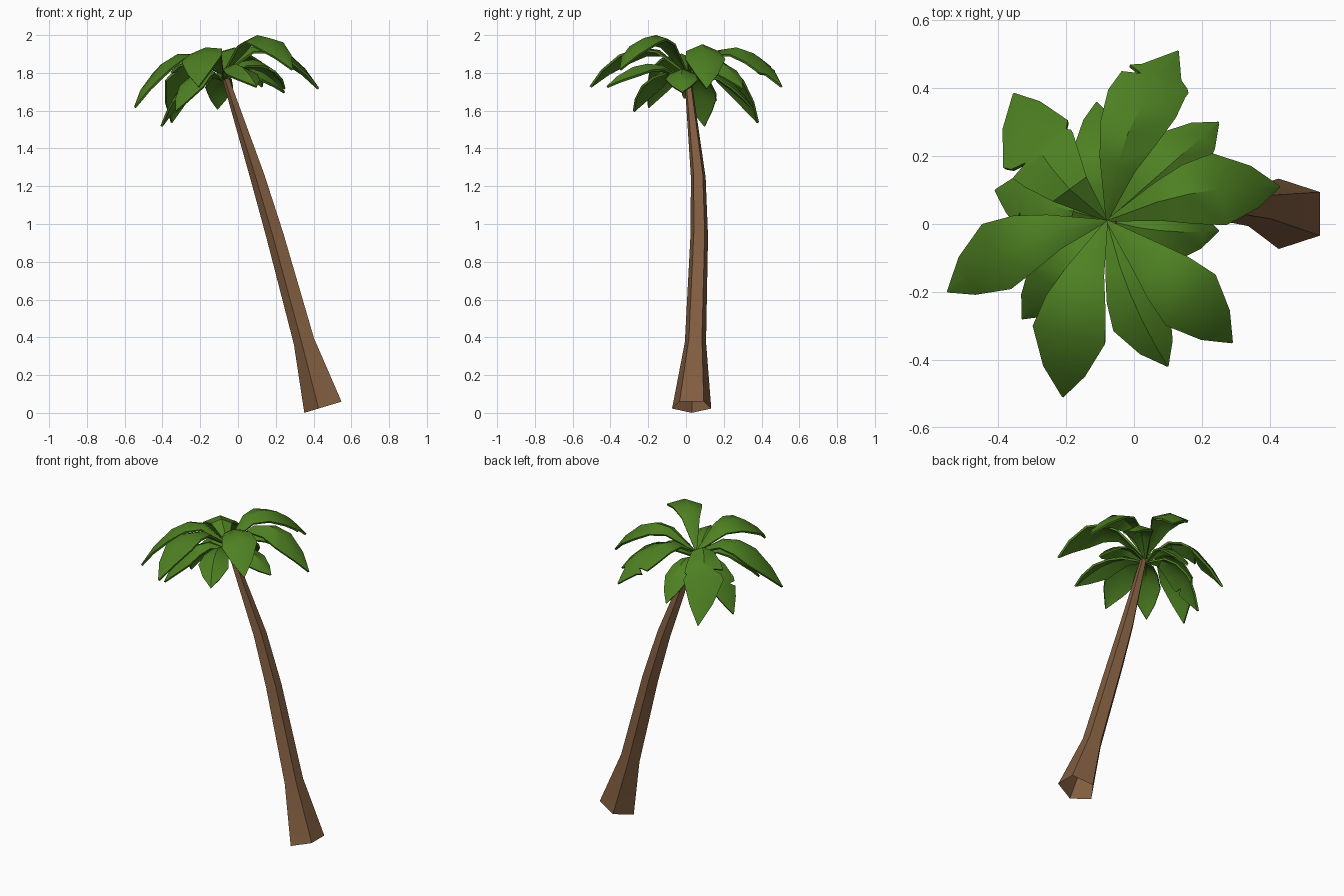
import bpy, bmesh
from math import radians, cos, sin
from mathutils import Vector

cube = bpy.data.objects.get("Cube")
if cube:
    bpy.data.objects.remove(cube, do_unlink=True)


def make_material(name, rgb):
    mat = bpy.data.materials.new(name)
    mat.use_nodes = True
    mat.diffuse_color = (*rgb, 1)
    mat.node_tree.nodes["Principled BSDF"].inputs["Base Color"].default_value = (*rgb, 1)
    return mat


def make_object(name, bm, mat, thickness=0):
    mesh = bpy.data.meshes.new(name)
    bm.to_mesh(mesh)
    bm.free()
    mesh.materials.append(mat)
    obj = bpy.data.objects.new(name, mesh)
    bpy.context.collection.objects.link(obj)
    bpy.ops.object.select_all(action='DESELECT')
    obj.select_set(True)
    bpy.context.view_layer.objects.active = obj
    if thickness:
        solid = obj.modifiers.new("thickness", 'SOLIDIFY')
        solid.thickness = thickness
        solid.offset = -1
        bpy.ops.object.convert(target='MESH')
    bpy.ops.object.shade_smooth_by_angle(angle=radians(35))
    return obj


bark = make_material("brown bark", (0.22, 0.11, 0.051))
green = make_material("leaf green", (0.076, 0.218, 0.016))

# Trunk: five-sided tilted rings along a leaning path (x, y, z, radius), open below
SIDES = 5
LEAN = 0.3
path = [(0.46, 0.03, 0.033, 0.109), (0.355, 0.05, 0.38, 0.059),
        (0.2, 0.07, 0.94, 0.049), (0.107, 0.065, 1.25, 0.041),
        (-0.07, 0.008, 1.79, 0.018)]
bm = bmesh.new()
rings = []
for x, y, z, r in path:
    ring = []
    for k in range(SIDES):
        a = radians(180 + k * 360 / SIDES)
        dx = r * cos(a)
        ring.append(bm.verts.new((x + dx, y + r * sin(a), z + LEAN * dx)))
    rings.append(ring)
for low, high in zip(rings, rings[1:]):
    for k in range(SIDES):
        n = (k + 1) % SIDES
        bm.faces.new((low[k], low[n], high[n], high[k]))
bm.faces.new(rings[-1])
make_object("trunk", bm, bark)


# Leaf: arched spine with two sides folded down, optionally torn on one side
def make_leaf(name, hub_z, tip, mid_z, width, bend=0, roll=0, tear=0, tear_at=0.6):
    hub, tip = Vector((-0.08, 0.01, hub_z)), Vector(tip)
    along = Vector((tip.x - hub.x, tip.y - hub.y, 0))
    side = Vector((-along.y, along.x, 0)).normalized()
    folds = (0.42 - roll, 0, 0.42)
    rows = [(0, 0.03, 0.03), (0.3, 0.52, 0.52), (0.48, 0.82, 0.82),
            (0.66, 1, 1), (0.86, 0.58, 0.58), (1, 0.02, 0.02)]
    if tear:
        cut = (0.45, 0.95) if tear > 0 else (0.95, 0.45)
        rows += [(tear_at - 0.03, 0.94, 0.94), (tear_at, *cut), (tear_at + 0.02, 0.85, 0.85)]
        rows.sort()
    bm = bmesh.new()
    grid = []
    for s, wl, wr in rows:
        p = hub + along * s + side * bend * 4 * s * (1 - s)
        # the arch is highest a little past the middle, then falls to the tip
        p.z = (hub.z * (0.6 - s) * (1 - s) / 0.6 + mid_z * s * (1 - s) / 0.24
               + tip.z * s * (s - 0.6) / 0.4)
        grid.append([bm.verts.new(p + side * w * width - Vector((0, 0, abs(w) * width * f)))
                     for w, f in zip((wl, 0, -wr), folds)])
    for a, b in zip(grid, grid[1:]):
        for k in range(2):
            bm.faces.new((a[k], a[k + 1], b[k + 1], b[k]))
    make_object(name, bm, green, 0.012)


# Upper crown: tip, arch height, half width, bend, roll, tear
upper = [((0.43, 0.11, 1.72), 1.935, 0.108, 0.03),
         ((0.13, 0.51, 1.73), 1.92, 0.108, 0.042, 0.15, 1, 0.81),
         ((-0.355, 0.385, 1.54), 1.84, 0.118, 0.04, 0, 1),
         ((-0.55, -0.2, 1.62), 1.87, 0.105, -0.04, 0.15),
         ((-0.21, -0.51, 1.73), 1.92, 0.11, -0.03, 0.35),
         ((0.29, -0.35, 1.82), 1.995, 0.105, 0.005, 0.2)]
for i, leaf in enumerate(upper, 1):
    make_leaf(f"upper_leaf_{i}", 1.8, *leaf)

# Lower crown: shorter drooping leaves filling the gaps
lower = [((-0.41, 0.1, 1.52), 1.755, 0.095, 0, 0, 1, 0.74),
         ((-0.33, -0.28, 1.6), 1.785, 0.085),
         ((0.1, -0.42, 1.73), 1.84, 0.09, -0.02),
         ((0.25, -0.02, 1.7), 1.81, 0.085, -0.015),
         ((0.25, 0.3, 1.72), 1.86, 0.09, 0, 0, -1),
         ((-0.11, 0.36, 1.61), 1.77, 0.075)]
for i, leaf in enumerate(lower, 1):
    make_leaf(f"lower_leaf_{i}", 1.77, *leaf)
